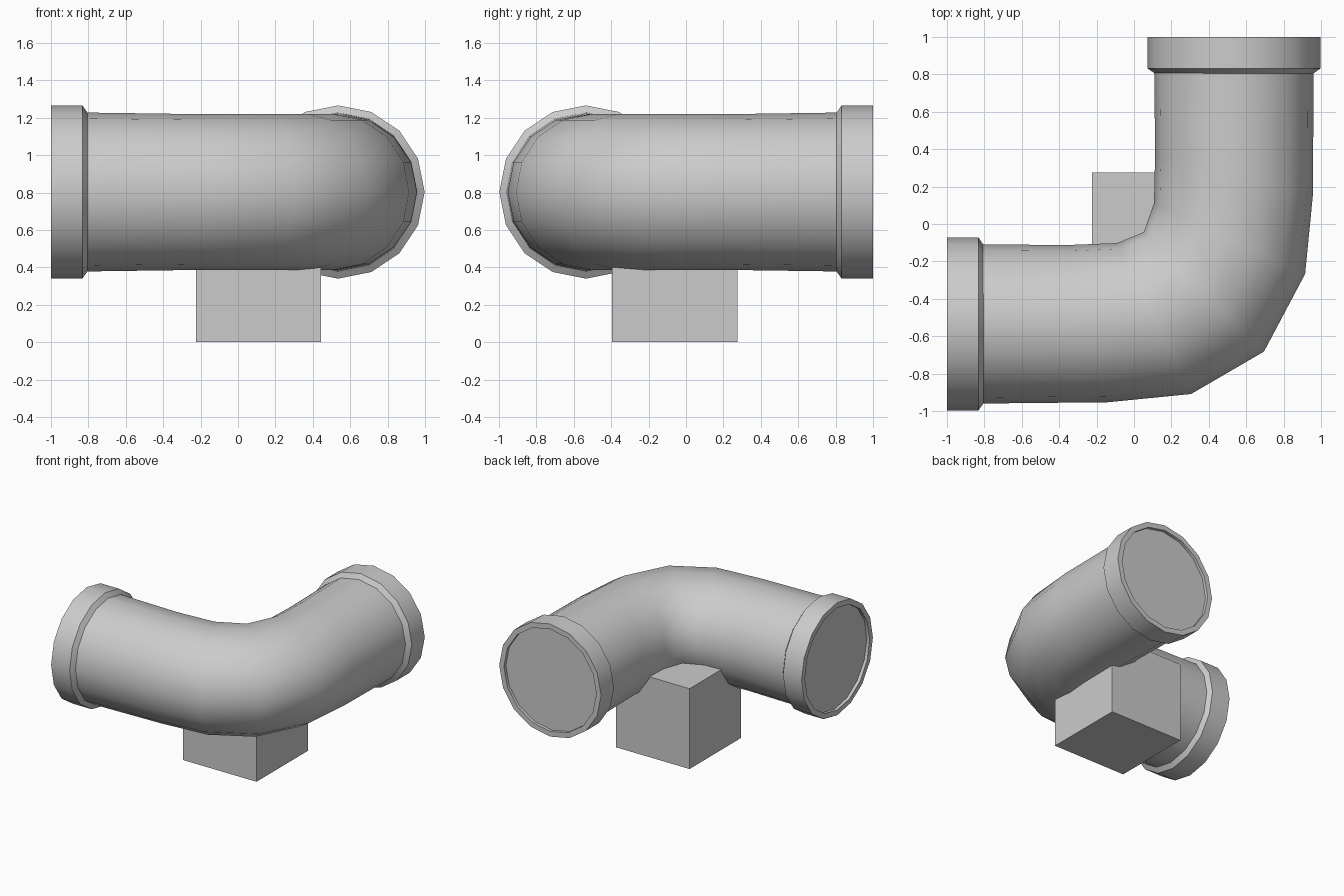
import bpy, math
from mathutils import Vector

if "Cube" in bpy.data.objects:
    bpy.data.objects.remove(bpy.data.objects["Cube"])

SIDES = 16
ZC = 0.803      # height of the pipe axis
OFF = 0.535     # sideways offset of each pipe mouth


def loft(name, rings, cap_end=False, angle=40):
    """Skin rings given as (inner xy, outer xy, vertical radius)."""
    verts, faces = [], []
    for a, b, rz in rings:
        a, b = Vector(a), Vector(b)
        mid, half = (a + b) / 2, (b - a) / 2
        for i in range(SIDES):
            t = 2 * math.pi * i / SIDES
            p = mid + half * math.cos(t)
            verts.append((p.x, p.y, ZC + rz * math.sin(t)))
    for r in range(len(rings) - 1):
        for i in range(SIDES):
            j = (i + 1) % SIDES
            k = r * SIDES
            faces.append((k + i, k + j, k + SIDES + j, k + SIDES + i))
    if cap_end:
        k = (len(rings) - 1) * SIDES
        faces.append(tuple(k + i for i in range(SIDES)))
    me = bpy.data.meshes.new(name)
    me.from_pydata(verts, [], faces)
    ob = bpy.data.objects.new(name, me)
    bpy.context.collection.objects.link(ob)
    bpy.ops.object.select_all(action='DESELECT')
    ob.select_set(True)
    bpy.context.view_layer.objects.active = ob
    bpy.ops.object.mode_set(mode='EDIT')
    bpy.ops.mesh.select_all(action='SELECT')
    bpy.ops.mesh.normals_make_consistent(inside=False)
    bpy.ops.object.mode_set(mode='OBJECT')
    bpy.ops.object.shade_smooth_by_angle(angle=math.radians(angle))
    return ob


# Elbow pipe: straight run, four-segment bend, straight run
loft("elbow_pipe", [
    ((-0.83, -0.108), (-0.83, -0.960), 0.425),
    ((-0.37, -0.113), (-0.14, -0.953), 0.417),
    ((-0.09, -0.102), (0.305, -0.909), 0.417),
    ((0.053, -0.043), (0.695, -0.682), 0.417),
    ((0.107, 0.112), (0.915, -0.267), 0.417),
    ((0.113, 0.38), (0.957, 0.16), 0.417),
    ((0.108, 0.83), (0.960, 0.83), 0.425),
], angle=55)

# Collars with chamfered back edge, rim and slightly recessed end disc
profile = [(0.805, 0.424), (0.832, 0.463), (1.0, 0.463), (1.0, 0.42), (0.975, 0.42)]
loft("left_collar", [((-d, -OFF + r), (-d, -OFF - r), r) for d, r in profile], True)
loft("back_collar", [((OFF - r, d), (OFF + r, d), r) for d, r in profile], True)

# Square support block under the bend
bpy.ops.mesh.primitive_cube_add(size=1, location=(0.11, -0.06, 0.33))
block = bpy.context.object
block.name = "support_block"
block.scale = (0.67, 0.67, 0.66)
